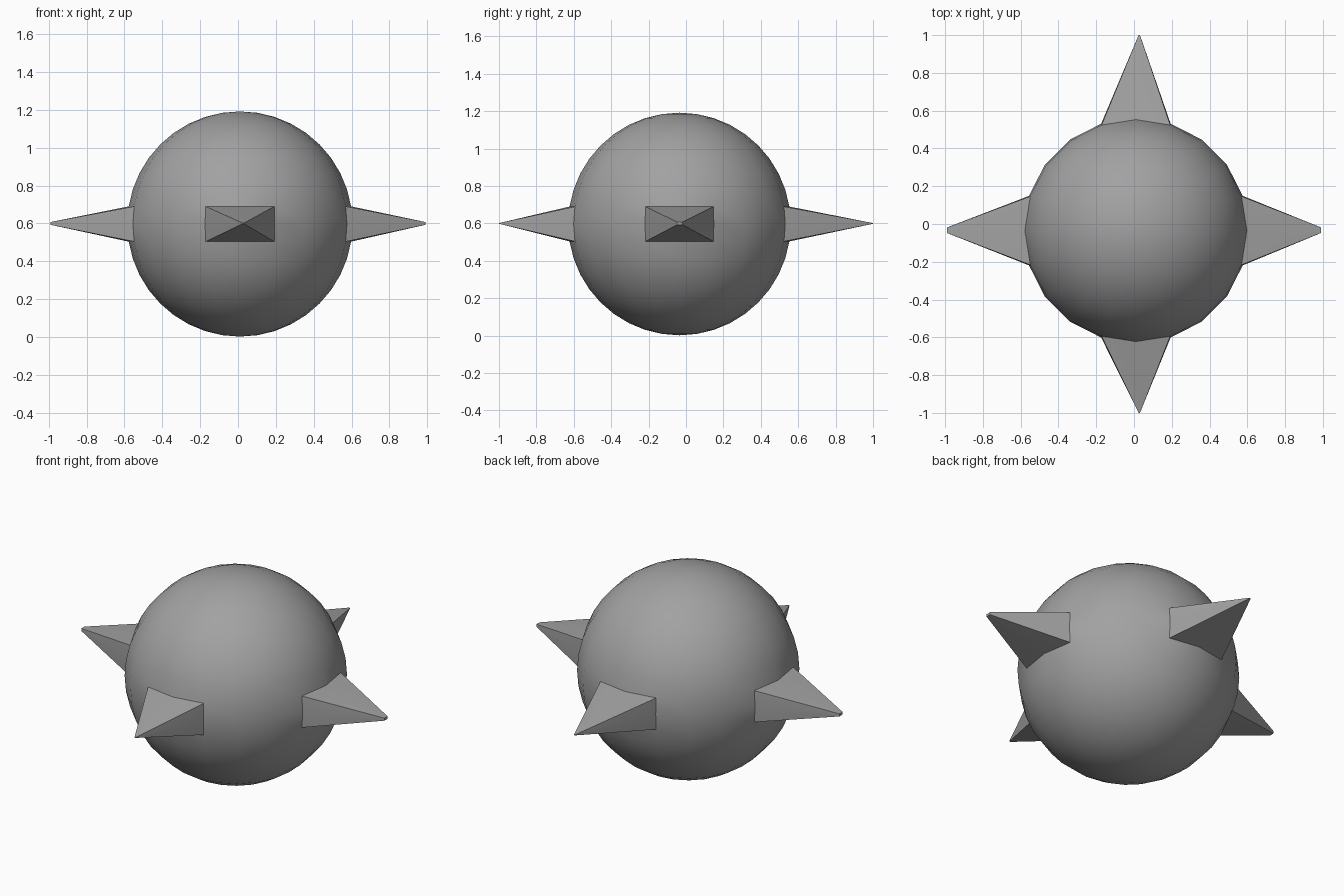
import bpy
import bmesh
import math
from mathutils import Vector

if "Cube" in bpy.data.objects:
    bpy.data.objects.remove(bpy.data.objects["Cube"], do_unlink=True)

RADIUS = 0.595
CENTER = Vector((0.01, -0.035, 0.597))

# Grey material
grey = bpy.data.materials.new("plain grey")
grey.use_nodes = True
color = (0.36, 0.36, 0.36, 1)
grey.diffuse_color = color
grey.node_tree.nodes["Principled BSDF"].inputs["Base Color"].default_value = color

# Round body
bm = bmesh.new()
bmesh.ops.create_uvsphere(bm, u_segments=20, v_segments=20, radius=RADIUS)


def pull_spike(axis, tip, tip_scale):
    """Extrude the four faces around an axis and taper them to a tip."""
    tip = Vector(tip) - CENTER
    limit = math.cos(math.radians(12))
    faces = [f for f in bm.faces
             if f.calc_center_median().normalized().dot(axis) > limit]
    result = bmesh.ops.extrude_face_region(bm, geom=faces)["geom"]
    leftover = [f for f in faces if f.is_valid]
    bmesh.ops.delete(bm, geom=leftover, context='FACES')
    for v in result:
        if isinstance(v, bmesh.types.BMVert):
            across = v.co - axis * v.co.dot(axis)
            v.co = tip + across * tip_scale


# Four spikes around the equator
for side in (1, -1):
    pull_spike(Vector((side, 0, 0)), (side * 0.99, -0.033, 0.6), 0.08)
    pull_spike(Vector((0, side, 0)), (0.028, side, 0.6), 0.02)

bmesh.ops.recalc_face_normals(bm, faces=bm.faces)
mesh = bpy.data.meshes.new("spiked_ball")
bm.to_mesh(mesh)
bm.free()
mesh.materials.append(grey)

ball = bpy.data.objects.new("spiked_ball", mesh)
ball.location = CENTER
bpy.context.collection.objects.link(ball)
bpy.context.view_layer.objects.active = ball
ball.select_set(True)
bpy.ops.object.shade_smooth_by_angle(angle=math.radians(25))
